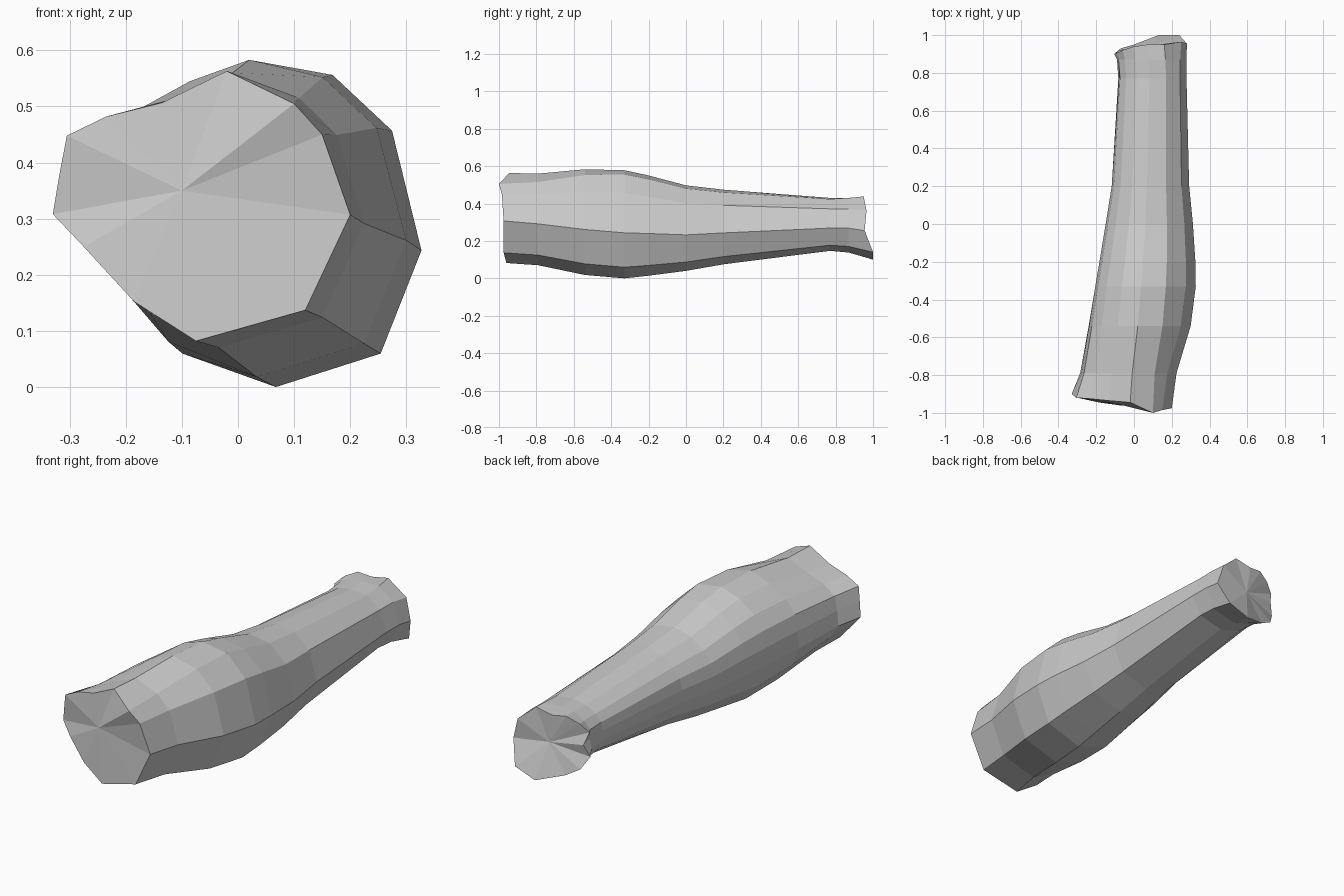
import bpy, bmesh
from mathutils import Vector

if "Cube" in bpy.data.objects:
    bpy.data.objects.remove(bpy.data.objects["Cube"])

# Key cross-sections (x, z, y), starting upper left and running over the top to the right
FRONT = [(-.305, .448, -.92), (-.235, .482, -.925), (-.135, .507, -.935), (-.02, .563, -.945),
         (.10, .505, -1.0), (.15, .45, -.985), (.20, .307, -.975), (.12, .137, -.975),
         (-.075, .082, -.96), (-.185, .152, -.945), (-.275, .25, -.925), (-.33, .308, -.90),
         (-.318, .38, -.91)]
MID = [(-.185, .42), (-.14, .49), (-.06, .55), (.04, .582), (.17, .56), (.275, .46), (.327, .245),
       (.255, .06), (.07, 0), (-.095, .06), (-.17, .15), (-.2, .25), (-.2, .34)]
BACK = [(-.10, .36, .90), (-.06, .40, .92), (0, .43, .94), (.07, .42, .95), (.16, .438, .95),
        (.25, .36, .965), (.28, .255, .955), (.24, .14, 1.0), (.13, .10, 1.0), (0, .14, .95),
        (-.07, .18, .93), (-.105, .24, .90), (-.08, .30, .92)]

# Stations along the length: y, left, right, bottom, top, share of end profile
STATIONS = [(-.79, -.285, .225, .07, .56, .65),
            (-.54, -.24, .30, .018, .583, .2),
            (-.33, -.205, .327, 0, .578, 0),
            (-.20, -.183, .325, .014, .55, 0),
            (0, -.15, .312, .04, .497, 0),
            (.20, -.118, .292, .075, .474, 0),
            (.77, -.083, .278, .147, .43, .15),
            (.87, -.09, .278, .138, .43, .4)]


def unit(profile):
    """Scale a profile into the 0..1 square."""
    xs, zs = [p[0] for p in profile], [p[1] for p in profile]
    return [((p[0] - min(xs)) / (max(xs) - min(xs)),
             (p[1] - min(zs)) / (max(zs) - min(zs))) for p in profile]


bm = bmesh.new()


def add_ring(points):
    return [bm.verts.new(p) for p in points]


# Tapered body rings
rings = [add_ring((x, y, z) for x, z, y in FRONT)]
for y, left, right, low, high, share in STATIONS:
    end = unit(FRONT if y < 0 else BACK)
    mix = unit([(m[0] * (1 - share) + e[0] * share, m[1] * (1 - share) + e[1] * share)
                for m, e in zip(unit(MID), end)])
    rings.append(add_ring((left + u * (right - left), y, low + v * (high - low)) for u, v in mix))
rings.append(add_ring((x, y, z) for x, z, y in BACK))

n = len(MID)
for a, b in zip(rings, rings[1:]):
    for i in range(n):
        j = (i + 1) % n
        bm.faces.new((a[i], a[j], b[j], b[i]))

# Fan caps at both cut ends
for ring, centre in ((rings[0], (-.10, -.95, .35)), (rings[-1], (.09, .945, .28))):
    c = bm.verts.new(Vector(centre))
    for i in range(n):
        bm.faces.new((c, ring[i], ring[(i + 1) % n]))

bmesh.ops.recalc_face_normals(bm, faces=bm.faces)
mesh = bpy.data.meshes.new("log")
bm.to_mesh(mesh)
bm.free()
bpy.context.collection.objects.link(bpy.data.objects.new("log", mesh))
